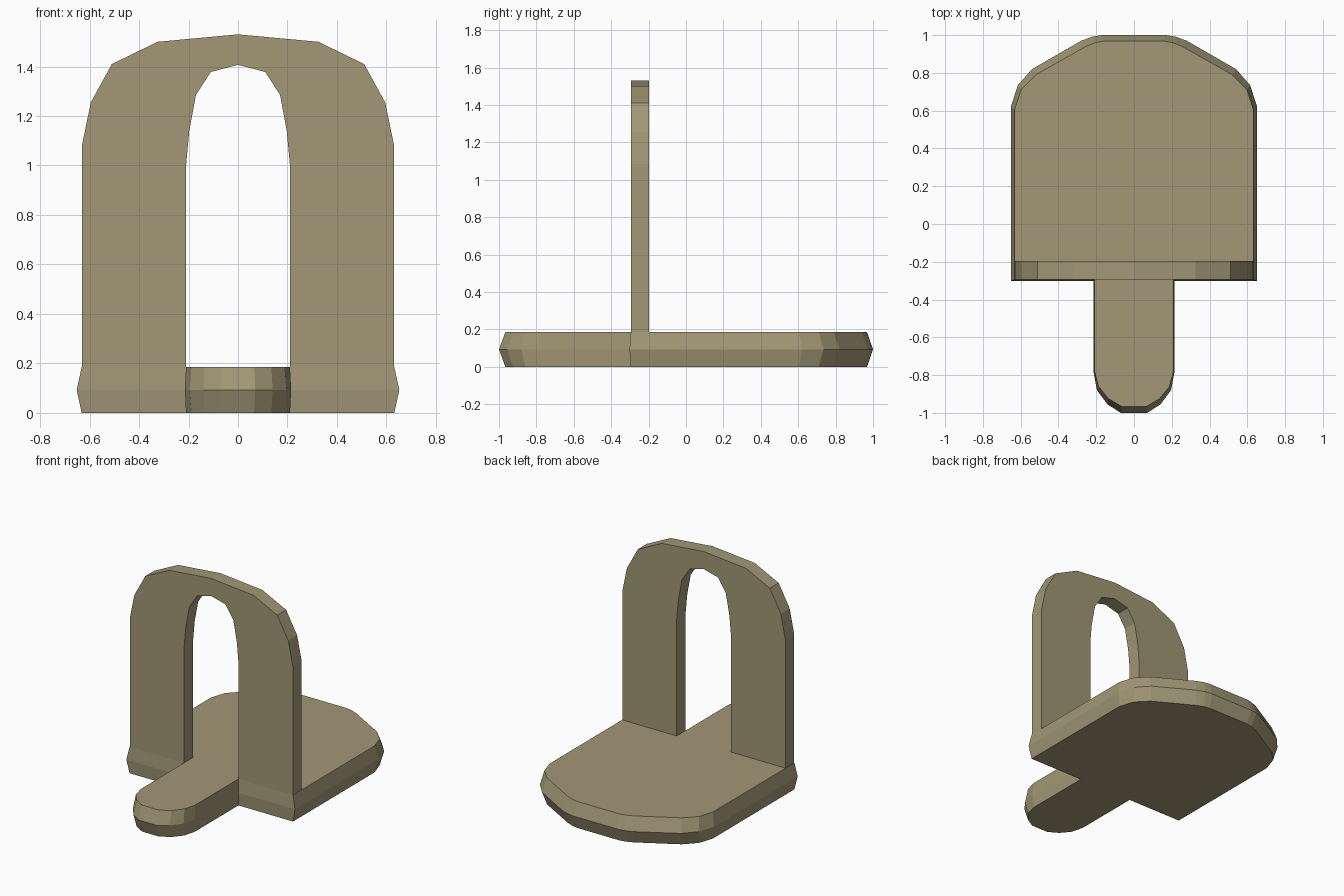
import bpy
import bmesh

if "Cube" in bpy.data.objects:
    bpy.data.objects.remove(bpy.data.objects["Cube"])

olive = bpy.data.materials.new("olive_tan")
olive.diffuse_color = (0.36, 0.31, 0.18, 1.0)
olive.use_nodes = True
olive.node_tree.nodes["Principled BSDF"].inputs["Base Color"].default_value = olive.diffuse_color


def mirrored(half):
    """Close a right-hand half outline by mirroring it in x."""
    return half + [(-x, y) for x, y in reversed(half) if abs(x) > 1e-6]


def loft(name, rings):
    """Skin equal-length rings of 3D points and cap both ends."""
    bm = bmesh.new()
    loops = [[bm.verts.new(p) for p in ring] for ring in rings]
    n = len(loops[0])
    for a, b in zip(loops, loops[1:]):
        for i in range(n):
            j = (i + 1) % n
            bm.faces.new((a[i], a[j], b[j], b[i]))
    bm.faces.new(loops[0])
    bm.faces.new(loops[-1])
    bmesh.ops.recalc_face_normals(bm, faces=bm.faces)
    mesh = bpy.data.meshes.new(name)
    bm.to_mesh(mesh)
    bm.free()
    mesh.materials.append(olive)
    obj = bpy.data.objects.new(name, mesh)
    bpy.context.collection.objects.link(obj)
    return obj


# Base plate with front tongue: widest at mid height, tapered above and below
wide = [(0.17, 1.0), (0.22, 0.992), (0.28, 0.97), (0.54, 0.82), (0.615, 0.735),
        (0.652, 0.62), (0.652, -0.302), (0.215, -0.302), (0.215, -0.78),
        (0.196, -0.88), (0.14, -0.955), (0.07, -1.0)]
narrow = [(0.16, 0.968), (0.205, 0.96), (0.255, 0.94), (0.52, 0.79), (0.598, 0.71),
          (0.632, 0.605), (0.632, -0.295), (0.21, -0.295), (0.21, -0.775),
          (0.188, -0.86), (0.135, -0.925), (0.065, -0.966)]
loft("base_plate", [[(x, y, z) for x, y in mirrored(half)]
                    for half, z in ((narrow, 0.0), (wide, 0.093), (narrow, 0.185))])

# Upright arch standing on the front edge of the base
outer = [(0.63, 0.185), (0.63, 1.085), (0.595, 1.255), (0.51, 1.41), (0.325, 1.5), (0, 1.53)]
inner = [(0.21, 0.185), (0.21, 1.0), (0.197, 1.14), (0.17, 1.285), (0.11, 1.378), (0, 1.407)]
outline = mirrored(outer) + mirrored(inner)[::-1]
loft("arch", [[(x, y, z) for x, z in outline] for y in (-0.295, -0.197)])
